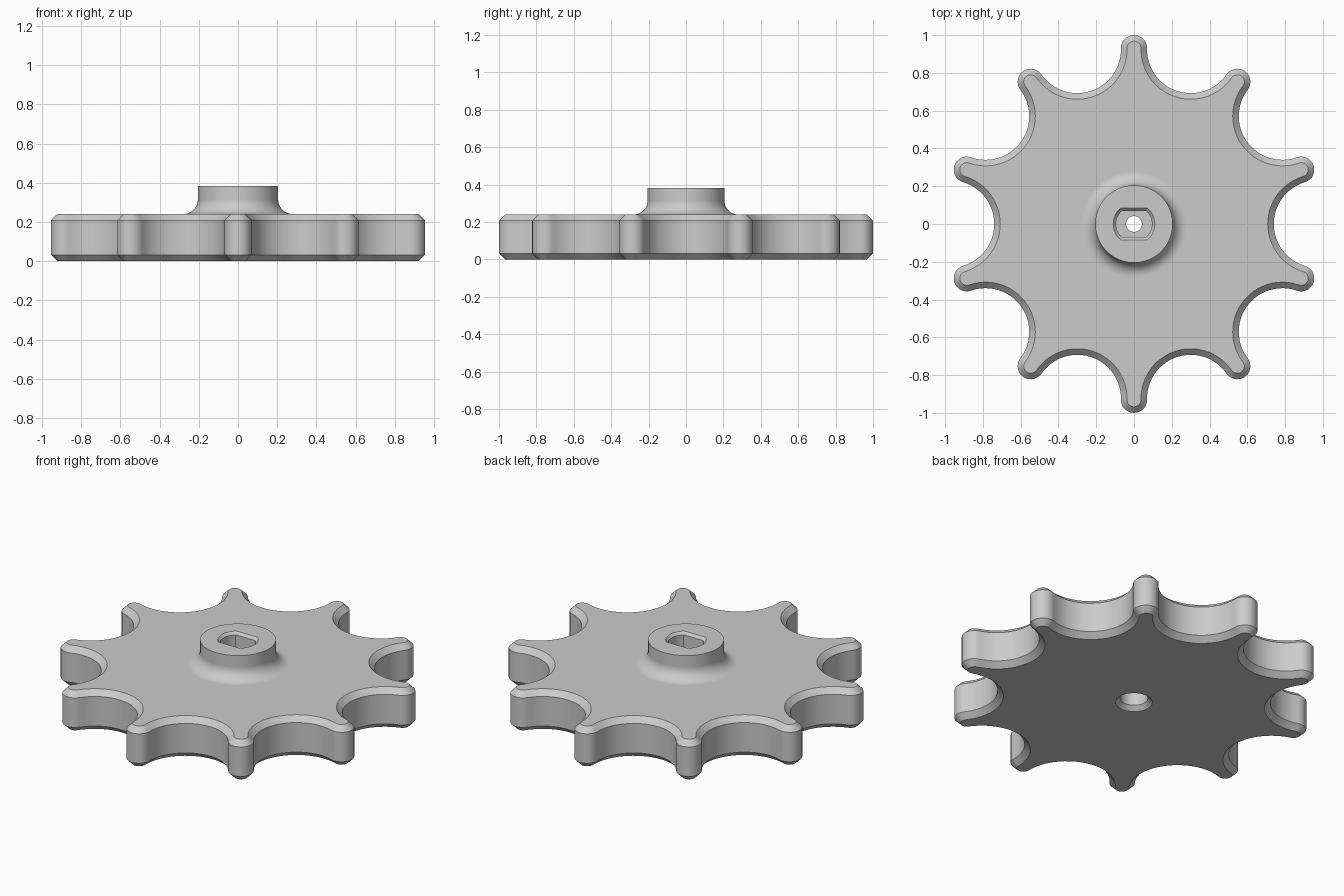
import bpy, bmesh
from math import sin, cos, atan2, pi, radians, asin

cube = bpy.data.objects.get("Cube")
if cube:
    bpy.data.objects.remove(cube, do_unlink=True)

GREY = (0.6, 0.6, 0.6, 1.0)
mat = bpy.data.materials.new("Plain grey")
mat.use_nodes = True
mat.diffuse_color = GREY
mat.node_tree.nodes["Principled BSDF"].inputs["Base Color"].default_value = GREY

LOBES = 10
TIP_R, VALLEY = 0.069, 0.74
TIP_C = 1.0 - TIP_R
HALF = pi / LOBES
# Radius of the scallop circle that is tangent to the rounded tips
SCALLOP_R = ((VALLEY ** 2 + TIP_C ** 2 - 2 * TIP_C * VALLEY * cos(HALF) - TIP_R ** 2)
             / (2 * (TIP_C * cos(HALF) + TIP_R - VALLEY)))


def arc(cx, cy, r, start, end, steps):
    return [(cx + r * cos(start + (end - start) * i / steps),
             cy + r * sin(start + (end - start) * i / steps)) for i in range(steps + 1)]


def star_outline(inset):
    """Round tips joined by tangent scallops, moved inward by inset."""
    c = VALLEY + SCALLOP_R
    vx, vy = c * cos(HALF), c * sin(HALF)
    phi = atan2(vy, vx - TIP_C)
    lobe = arc(TIP_C, 0, TIP_R - inset, -phi, phi, 14)[:-1]
    lobe += arc(vx, vy, SCALLOP_R + inset, phi + pi, pi + 2 * HALF - phi, 24)[:-1]
    points = []
    for k in range(LOBES):
        t = pi / 2 + 2 * HALF * k
        points += [(x * cos(t) - y * sin(t), x * sin(t) + y * cos(t)) for x, y in lobe]
    return points


def circle(r, steps=96):
    return arc(0, 0, r, 0, 2 * pi, steps)[:-1]


def double_flat(r, flat):
    """Circle with a flat at the front and back."""
    a = asin(flat / r)
    return arc(0, 0, r, -a, a, 16) + arc(0, 0, r, pi - a, pi + a, 16)


def loft(name, layers):
    """Closed solid through equal-length outlines, given as (outline, z)."""
    bm = bmesh.new()
    rings = [[bm.verts.new((x, y, z)) for x, y in outline] for outline, z in layers]
    for low, high in zip(rings, rings[1:]):
        n = len(low)
        for i in range(n):
            j = (i + 1) % n
            bm.faces.new((low[i], low[j], high[j], high[i]))
    bm.faces.new(rings[0][::-1])
    bm.faces.new(rings[-1])
    bmesh.ops.recalc_face_normals(bm, faces=bm.faces)
    mesh = bpy.data.meshes.new(name)
    bm.to_mesh(mesh)
    bm.free()
    mesh.materials.append(mat)
    obj = bpy.data.objects.new(name, mesh)
    bpy.context.collection.objects.link(obj)
    return obj


def combine(target, tool, operation):
    mod = target.modifiers.new(operation.title(), "BOOLEAN")
    mod.operation, mod.object, mod.solver = operation, tool, "EXACT"
    tool.hide_render = True
    bpy.context.view_layer.objects.active = target
    bpy.ops.object.modifier_apply(modifier=mod.name)
    bpy.data.objects.remove(tool, do_unlink=True)


# Scalloped wheel with chamfered rims
THICK, CHAMFER, TOP = 0.24, 0.032, 0.383
knob = loft("scalloped_knob", [
    (star_outline(CHAMFER), 0), (star_outline(0), CHAMFER),
    (star_outline(0), THICK - CHAMFER), (star_outline(CHAMFER), THICK)])

# Hub with a fillet at its foot
HUB_R, FILLET = 0.205, 0.075
profile = [(HUB_R + FILLET, THICK - 0.05)]
profile += [(HUB_R + FILLET * (1 - sin(a)), THICK + FILLET * (1 - cos(a)))
            for a in (pi / 2 * i / 10 for i in range(11))]
profile.append((HUB_R, TOP))
hub = loft("hub", [(circle(r), z) for r, z in profile])
combine(knob, hub, "UNION")

# Two-flat shaft socket with a chamfered mouth
socket = loft("shaft_socket", [
    (double_flat(0.095, 0.07), 0.17), (double_flat(0.095, 0.07), TOP - 0.015),
    (double_flat(0.11, 0.085), TOP), (double_flat(0.11, 0.085), TOP + 0.05)])
combine(knob, socket, "DIFFERENCE")

# Countersunk bore from below, and the screw hole joining both
bore = loft("lower_bore", [
    (circle(0.1, 48), -0.05), (circle(0.1, 48), 0),
    (circle(0.075, 48), 0.025), (circle(0.075, 48), 0.1)])
combine(knob, bore, "DIFFERENCE")
screw = loft("screw_hole", [(circle(0.042, 48), 0.05), (circle(0.042, 48), 0.25)])
combine(knob, screw, "DIFFERENCE")

# Smooth curves, crisp chamfers, flat caps
bpy.ops.object.select_all(action="DESELECT")
knob.select_set(True)
bpy.context.view_layer.objects.active = knob
bpy.ops.object.shade_smooth_by_angle(angle=radians(30))
weighted = knob.modifiers.new("Flat caps", "WEIGHTED_NORMAL")
weighted.keep_sharp = True
